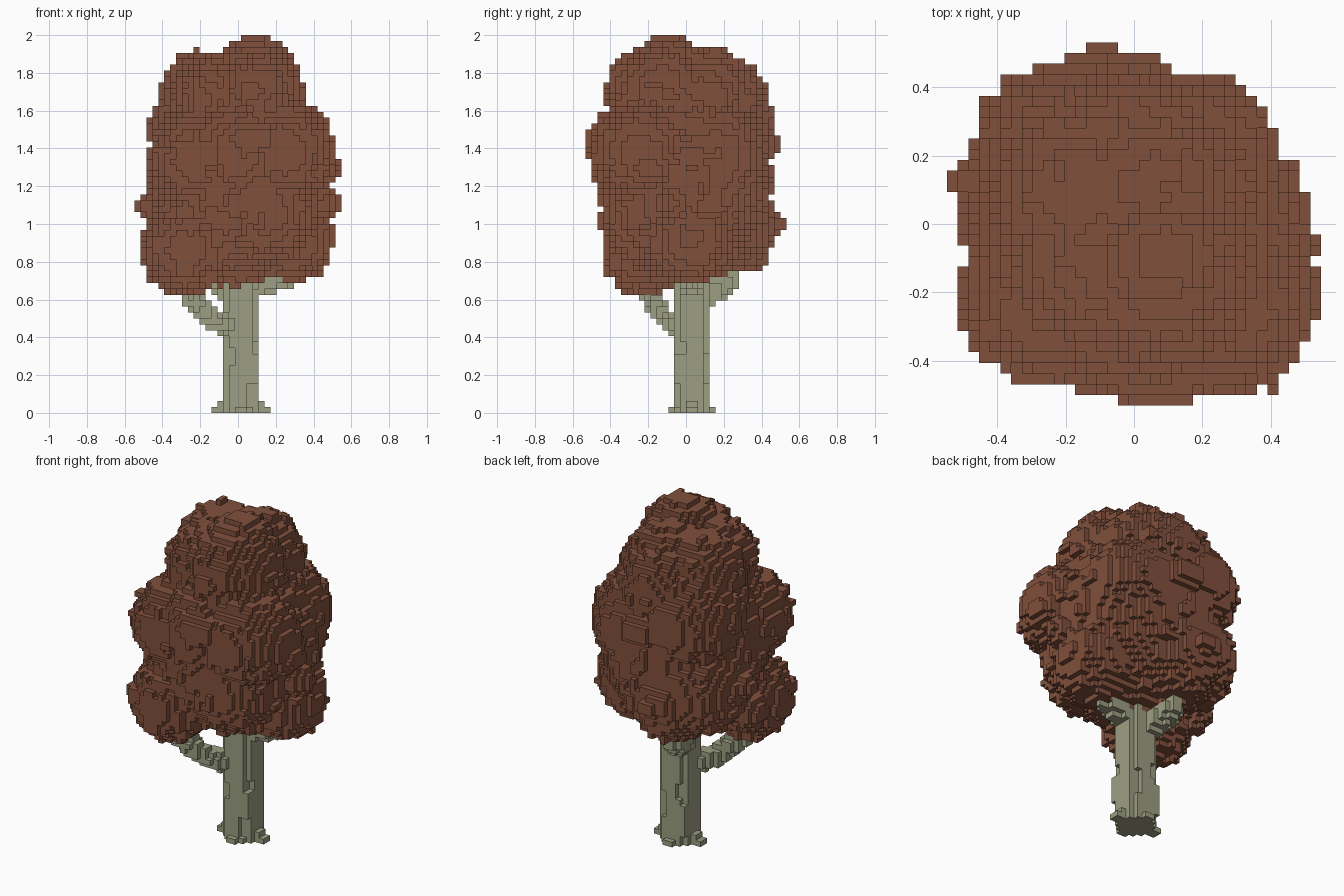
import bpy, bmesh, math
from mathutils import Vector, noise

if "Cube" in bpy.data.objects:
    bpy.data.objects.remove(bpy.data.objects["Cube"])

V = 2 / 64  # voxel size


def centre(c):
    return Vector((c[0] * V, (c[1] + 0.5) * V, (c[2] + 0.5) * V))


# Leaf clumps: x, y, z, radius
CLUMPS = [
    (-0.28, -0.21, 0.86, 0.235), (0.28, 0.03, 0.92, 0.23), (-0.10, 0.22, 0.99, 0.26),
    (-0.20, 0.18, 1.06, 0.275), (0.14, -0.18, 1.06, 0.27),
    (-0.22, -0.22, 1.34, 0.26), (0.25, -0.24, 1.38, 0.27), (-0.19, 0.20, 1.47, 0.28),
    (0.15, 0.16, 1.36, 0.29), (0.08, -0.13, 1.71, 0.265), (-0.13, -0.12, 1.69, 0.21),
    (-0.17, 0.10, 1.68, 0.24), (0.03, 0.10, 1.66, 0.27), (0.0, -0.22, 1.38, 0.29),
    (0.08, -0.25, 1.72, 0.18), (-0.02, 0.20, 1.62, 0.25),
]
# Small leaf tufts at the outermost points: centre, radii
TUFTS = [
    ((-0.48, 0.12, 1.10), (0.07, 0.06, 0.06)), ((0.47, -0.20, 1.29), (0.075, 0.12, 0.09)),
    ((0.46, -0.07, 1.11), (0.08, 0.08, 0.08)), ((0.07, -0.45, 1.45), (0.17, 0.085, 0.10)),
    ((-0.10, 0.46, 1.00), (0.07, 0.07, 0.06)), ((0.09, -0.09, 1.90), (0.16, 0.14, 0.10)),
    ((0.0, 0.44, 1.42), (0.12, 0.06, 0.08)), ((-0.44, 0.0, 0.88), (0.07, 0.10, 0.10)),
]
CORE, CORE_R = Vector((0, 0, 1.24)), Vector((0.46, 0.455, 0.56))


def ellipsoid(p, c, r):
    return math.sqrt(sum(((p[i] - c[i]) / r[i]) ** 2 for i in range(3)))


def in_crown(p):
    if p.z < 0.62 or p.z > 2:
        return False
    d = (ellipsoid(p, CORE, CORE_R) - 1) * 0.45
    for x, y, z, r in CLUMPS:
        d = min(d, (p - Vector((x, y, z))).length - r)
    if d < -0.04:
        return True
    if d < 0.045:
        rough = 0.012 * noise.noise(p * 13)
        if noise.noise(p * 20 + Vector((7, 3, 5))) > 0.3 and max(abs(p.x), abs(p.y)) < 0.5:
            rough += 0.022
        if d < rough:
            return True
    return any(ellipsoid(p, c, r) < 1 for c, r in TUFTS)


# Branches: start, end, radius
BRANCHES = [
    ((-0.05, -0.04, 0.46), (-0.14, -0.11, 0.50), 0.055),
    ((-0.14, -0.11, 0.50), (-0.25, -0.19, 0.61), 0.052),
    ((-0.25, -0.19, 0.61), (-0.28, -0.21, 0.80), 0.05),
    ((0.06, 0.03, 0.655), (0.24, 0.04, 0.71), 0.06),
    ((-0.03, 0.10, 0.625), (-0.08, 0.21, 0.69), 0.07),
    ((-0.08, 0.21, 0.69), (-0.08, 0.23, 0.76), 0.05),
]


def in_trunk(p):
    if p.z > 1.0:
        return False
    x, y = p.x - 0.016, p.y - 0.031
    # root toes, thin and cross-shaped
    toe = 0.155 if p.z < V else 0.115
    if p.z < 2 * V and ((abs(y) < 0.04 and abs(x) < toe)
                        or (abs(x) < 0.04 and abs(y) < toe - 0.03)):
        return True
    # trunk column with shallow vertical grooves
    groove = 0.025 * noise.noise(Vector((p.x * 25, p.y * 25, p.z * 5)))
    if max(abs(x), abs(y)) < 0.093 and math.hypot(x, y) < 0.101 + groove:
        return True
    for a, b, r in BRANCHES:
        a, b = Vector(a), Vector(b)
        t = max(0, min(1, (p - a).dot(b - a) / (b - a).length_squared))
        if (p - a.lerp(b, t)).length < r:
            return True
    return False


DIRS = [(1, 0, 0), (-1, 0, 0), (0, 1, 0), (0, -1, 0), (0, 0, 1), (0, 0, -1)]
crown, trunk = set(), set()
for i in range(-17, 18):
    for j in range(-17, 17):
        for k in range(64):
            p = centre((i, j, k))
            if in_crown(p):
                crown.add((i, j, k))
            elif in_trunk(p):
                trunk.add((i, j, k))


def shift(c, d):
    return (c[0] + d[0], c[1] + d[1], c[2] + d[2])


# Drop loose single leaf voxels
crown = {c for c in crown if sum(shift(c, d) in crown for d in DIRS) > 1}
solid = crown | trunk


def build(name, cells, colour):
    """Make a mesh from the exposed voxel faces."""
    bm = bmesh.new()
    cache = {}

    def vert(co):
        key = tuple(round(v / V * 2) for v in co)
        if key not in cache:
            cache[key] = bm.verts.new(co)
        return cache[key]

    for c in sorted(cells):
        for d in DIRS:
            if shift(c, d) in solid:
                continue
            n = Vector(d)
            u = Vector((d[1], d[2], d[0]))
            w = n.cross(u)
            m = centre(c) + n * V / 2
            bm.faces.new([vert(m + (u * a + w * b) * V / 2)
                          for a, b in ((-1, -1), (1, -1), (1, 1), (-1, 1))])
    mesh = bpy.data.meshes.new(name)
    bm.to_mesh(mesh)
    bm.free()
    mat = bpy.data.materials.new(name + "_colour")
    mat.diffuse_color = (*colour, 1)
    mat.use_nodes = True
    mat.node_tree.nodes["Principled BSDF"].inputs["Base Color"].default_value = mat.diffuse_color
    mesh.materials.append(mat)
    obj = bpy.data.objects.new(name, mesh)
    bpy.context.collection.objects.link(obj)


build("leaf_crown", crown, (0.22, 0.079, 0.045))
build("trunk_and_branches", trunk, (0.335, 0.345, 0.225))
